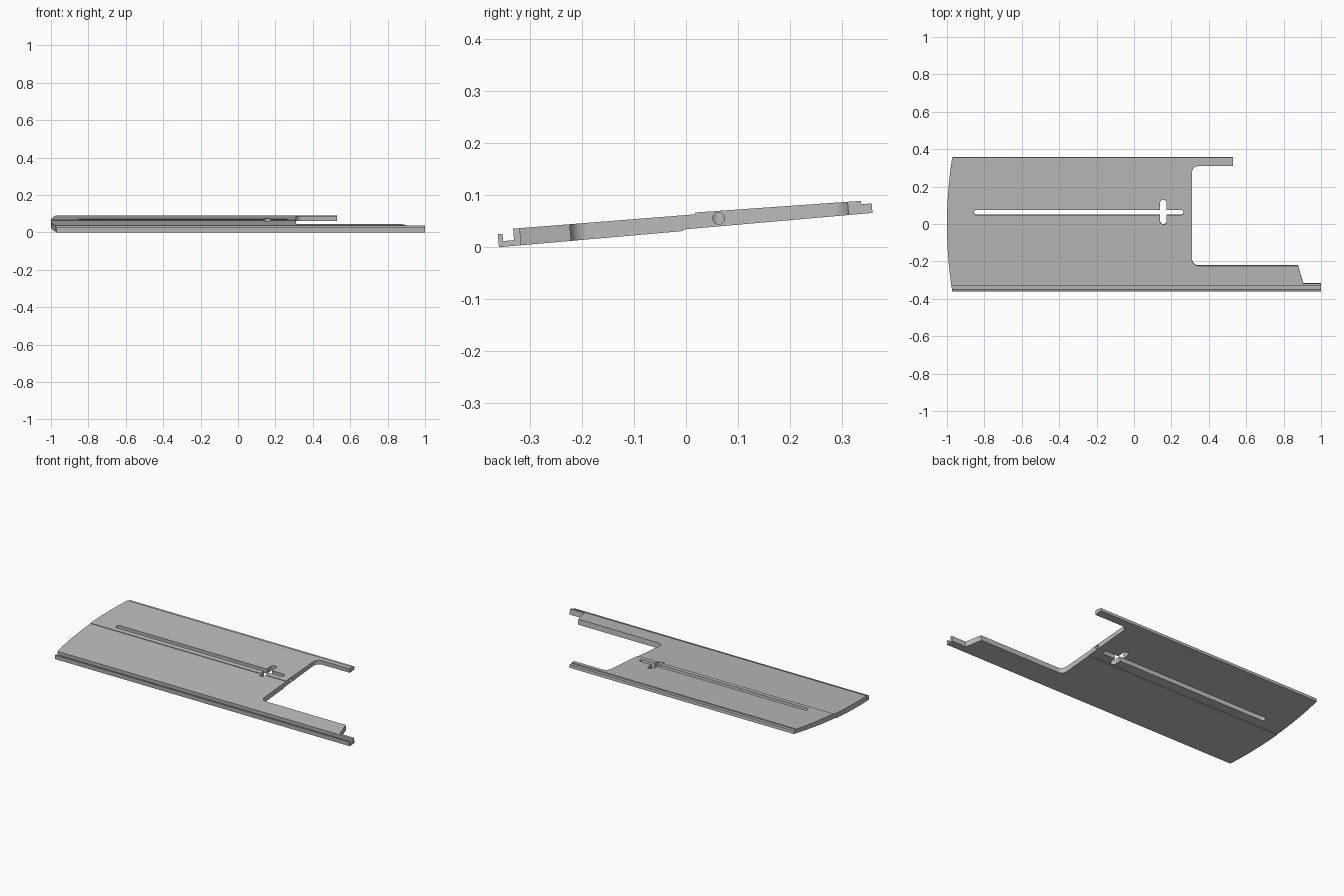
import bpy, bmesh, math
from math import sin, cos, pi, radians
from mathutils import Matrix, Vector

if "Cube" in bpy.data.objects:
    bpy.data.objects.remove(bpy.data.objects["Cube"])

grey = bpy.data.materials.new("plain_grey")
grey.use_nodes = True
colour = (0.5, 0.5, 0.5, 1)
grey.diffuse_color = colour
grey.node_tree.nodes["Principled BSDF"].inputs["Base Color"].default_value = colour

Y0 = -0.359  # front edge; the plate is built flat from here, then tilted


def prism(name, points, sweep):
    """Closed prism from a planar outline swept along a vector."""
    bm = bmesh.new()
    face = bm.faces.new([bm.verts.new(p) for p in points])
    ext = bmesh.ops.extrude_face_region(bm, geom=[face])
    moved = [g for g in ext["geom"] if isinstance(g, bmesh.types.BMVert)]
    bmesh.ops.translate(bm, verts=moved, vec=Vector(sweep))
    bmesh.ops.recalc_face_normals(bm, faces=bm.faces[:])
    mesh = bpy.data.meshes.new(name)
    bm.to_mesh(mesh)
    bm.free()
    mesh.materials.append(grey)
    obj = bpy.data.objects.new(name, mesh)
    bpy.context.collection.objects.link(obj)
    return obj


def arc(cx, cy, r, a0, a1, n=8):
    steps = [radians(a0 + (a1 - a0) * i / n) for i in range(n + 1)]
    return [(cx + r * cos(a), cy + r * sin(a)) for a in steps]


def upright(name, outline):
    return prism(name, [(x, y - Y0, -0.1) for x, y in outline], (0, 0, 0.2))


def cut(target, cutter, operation):
    mod = target.modifiers.new("cut", 'BOOLEAN')
    mod.operation = operation
    mod.solver = 'EXACT'
    mod.object = cutter
    bpy.context.view_layer.objects.active = target
    bpy.ops.object.modifier_apply(modifier=mod.name)
    bpy.data.objects.remove(cutter)


# Cross-section: front lip and groove, shallow steps, rear ledge
section = [(0, 0), (0.355, 0), (0.355, 0.003), (0.72, 0.003), (0.72, 0.021),
           (0.7, 0.022), (0.7, 0.028), (0.381, 0.0335), (0.381, 0.03),
           (0.03, 0.033), (0.03, 0.011), (0.009, 0.011), (0.009, 0.025), (0, 0.025)]
plate = prism("slotted_plate", [(-1.1, v, w) for v, w in section], (2.2, 0, 0))

# Plan outline: bowed left end, open notch between two arms on the right
bow = [(-1 + 0.03 * (i / 10) ** 2, 0.37 * i / 10) for i in range(10, -11, -1)]
outline = bow + [(1, -0.37), (1, -0.316), (0.905, -0.316), (0.877, -0.22)]
outline += arc(0.345, -0.185, 0.035, 270, 180)
outline += arc(0.345, 0.28, 0.035, 180, 90)
outline += [(0.53, 0.315), (0.53, 0.37)]
cut(plate, upright("outline_cutter", outline), 'INTERSECT')

# Long slot and the short slot crossing it
long_slot = arc(0.25, 0.066, 0.0145, -90, 90) + arc(-0.842, 0.066, 0.0145, 90, 270)
cross_slot = arc(0.157, 0.117, 0.0175, 0, 180) + arc(0.157, 0.019, 0.0175, 180, 360)
cut(plate, upright("long_slot_cutter", long_slot), 'DIFFERENCE')
cut(plate, upright("cross_slot_cutter", cross_slot), 'DIFFERENCE')

# Round bore from the notch wall into the slot
ring = arc(0.066 - Y0, 0.0185, 0.0115, 0, 360, 24)[:-1]
bore = prism("bore_cutter", [(0.22, v, w) for v, w in ring], (0.2, 0, 0))
cut(plate, bore, 'DIFFERENCE')

# Tilt the plate so it rises towards the back
plate.data.transform(Matrix.Translation((0, Y0, 0)) @ Matrix.Rotation(radians(5), 4, 'X'))
bpy.ops.object.select_all(action='DESELECT')
plate.select_set(True)
bpy.context.view_layer.objects.active = plate
bpy.ops.object.shade_smooth_by_angle(angle=radians(25))
